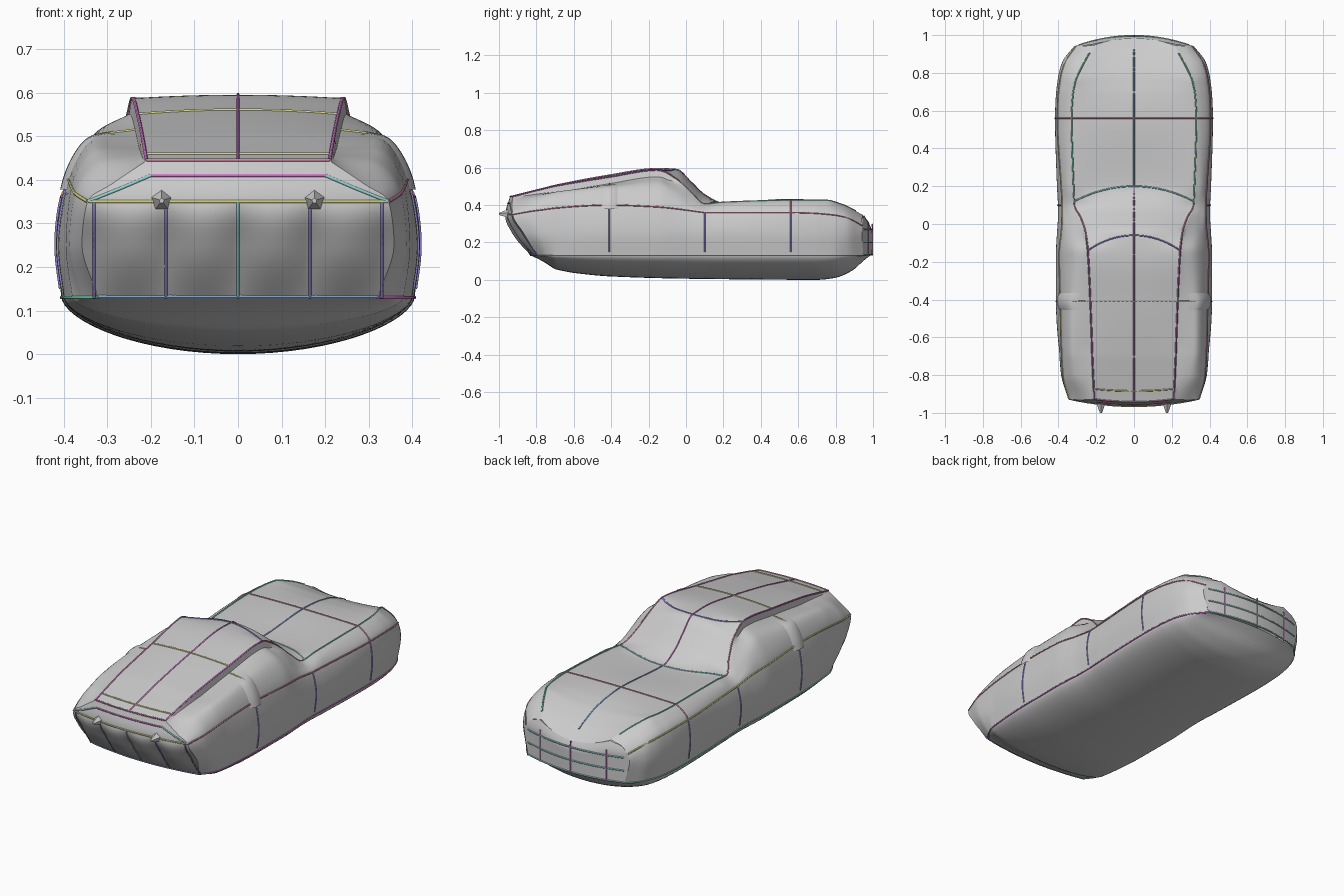
import bpy, bmesh, math

if "Cube" in bpy.data.objects:
    bpy.data.objects.remove(bpy.data.objects["Cube"])

# stations along the length: t, sill w, belt w, belt z, shoulder w, shoulder z, roof/hood edge w, edge z, centre z
ST = [(-1, .32, .345, .35, .29, .39, .21, .445, .445),
      (-.85, .36, .375, .37, .31, .445, .215, .475, .475),
      (-.41, .40, .39, .40, .325, .50, .23, .55, .56),
      (-.15, .40, .395, .39, .325, .51, .243, .587, .595),
      (-.05, .395, .385, .38, .34, .46, .255, .54, .59),
      (.03, .39, .38, .37, .345, .41, .28, .465, .52),
      (.1, .39, .38, .36, .355, .385, .315, .405, .455),
      (.2, .395, .385, .36, .355, .40, .32, .415, .41),
      (.56, .405, .405, .36, .36, .41, .33, .425, .43),
      (.8, .39, .39, .35, .35, .40, .31, .425, .405),
      (.92, .355, .365, .335, .32, .38, .27, .40, .36),
      (1, .29, .305, .29, .275, .325, .21, .345, .30)]
NA, NB = 10, 6
EDGE, STEP, SHOULDER, BELT, SILL = NA, NA + 1, NA + 1 + NB, NA + 1 + 2 * NB, NA + 1 + 4 * NB


def interp(xs, ys, q):
    """Monotone cubic interpolation."""
    n = len(xs)
    q = min(max(q, xs[0]), xs[-1])
    i = max(j for j in range(n - 1) if xs[j] <= q)
    sec = [(ys[j + 1] - ys[j]) / (xs[j + 1] - xs[j]) for j in range(n - 1)]

    def slope(j):
        if j == 0 or j == n - 1:
            return sec[0 if j == 0 else -1]
        a, b = sec[j - 1], sec[j]
        return 2 * a * b / (a + b) if a * b > 0 else 0
    h = xs[i + 1] - xs[i]
    s = (q - xs[i]) / h
    return ((1 + 2 * s) * (1 - s) ** 2 * ys[i] + s * (1 - s) ** 2 * h * slope(i)
            + s * s * (3 - 2 * s) * ys[i + 1] + s * s * (s - 1) * h * slope(i + 1))


COLS = list(zip(*ST))


def warp(t, x, z):
    """Bend the ends to the slanted tail and rounded nose."""
    if t < -.7:
        f = (-.7 - t) / .3
        tail = interp((.13, .25, .35, .45), (-.83, -.91, -.965, -.94), z)
        return -.7 + f * (tail + .7 + .04 * (x / .35) ** 2)
    if t > .7:
        f = (t - .7) / .3
        nose = interp((.13, .28, .35, .42), (.985, .985, .965, .91), z)
        return .7 + f * (nose - .7 - .04 * (x / .3) ** 2)
    return t


def ring(t):
    """Half section from the top centre line down to the sill."""
    wl, wb, zb, ws, zs, wr, zr, zc = [interp(COLS[0], c, t) for c in COLS[1:]]
    step = .035 * min(max((.0 - t) / .1, 0), 1) * min(1, (t + 1.05) / .4)
    pts = [(wr * i / NA, zc + (zr - zc) * (i / NA) ** 2) for i in range(NA + 1)]
    key = [(wr + .006, zr - step - .001), (ws, zs), (wb, zb), (max(wl, wb) + .013, .25), (wl, .13)]
    for i in range(4 * NB + 1):
        pts.append(tuple(interp(range(5), [k[a] for k in key], i / NB) for a in (0, 1)))
    return pts


def surf(t, k, side=1):
    x, z = ring(t)[k]
    return (side * x, warp(t, x, z), z)


def grid(name, rows):
    """Smooth surface through rows of points."""
    n = len(rows[0])
    faces = [(i * n + j, i * n + j + 1, (i + 1) * n + j + 1, (i + 1) * n + j)
             for i in range(len(rows) - 1) for j in range(n - 1)]
    me = bpy.data.meshes.new(name)
    me.from_pydata([p for r in rows for p in r], [], faces)
    bm = bmesh.new()
    bm.from_mesh(me)
    bmesh.ops.remove_doubles(bm, verts=bm.verts, dist=.0004)
    bmesh.ops.recalc_face_normals(bm, faces=bm.faces)
    bm.to_mesh(me)
    bm.free()
    ob = bpy.data.objects.new(name, me)
    bpy.context.collection.objects.link(ob)
    bpy.ops.object.select_all(action='DESELECT')
    ob.select_set(True)
    bpy.context.view_layer.objects.active = ob
    bpy.ops.object.shade_smooth_by_angle(angle=math.radians(40))


# body shell and rounded hull underneath
TS = [-1 + i / 50 for i in range(101)]
shell, hull = [], []
for t in TS:
    half = [(x, warp(t, x, z), z) for x, z in ring(t)]
    shell.append([(-x, y, z) for x, y, z in half[:0:-1]] + half)
    w = half[-1][0]
    d = interp((-1, -.9, -.8, -.7, -.6, -.4, 0, .7, .8, .9, .96, 1),
               (0, .02, .045, .073, .093, .112, .124, .13, .12, .08, .03, 0), t)
    row = []
    for j in range(33):
        u = -math.cos(math.pi * j / 32)
        row.append((u * w, warp(t, u * w, .13), .13 - d * max(0, 1 - u * u) ** .6))
    hull.append(row)
grid("body_shell", shell)
grid("lower_hull", hull)


# end panels, the tail one with padded bulges
def tail_y(x, z):
    puff = abs(math.sin(math.pi * x / .165)) * math.sin(math.pi * min(max((z - .13) / .22, 0), 1))
    return warp(-1, x, z) - .022 * puff * (abs(x) < .33)


def nose_y(x, z):
    return warp(1, x, z) + .012 * math.cos(math.pi * min(1, abs(x) / .3) / 2)


# the nose panel's top edge dips in the middle to meet the hood groove
def dip(x, z):
    drop = .045 * max(0, 1 - (x / .21) ** 2)
    return .13 + (z - .13) * (1 - drop / .215)


grid("tail_panel", [[(x * u / 30, tail_y(x * u / 30, z), z) for u in range(-30, 31)]
                    for x, z in ring(-1)[EDGE:]])
grid("nose_panel", [[(x * u / 30, nose_y(x * u / 30, z), dip(x * u / 30, z)) for u in range(-30, 31)]
                    for x, z in ring(1)[EDGE:]])

# coloured feature-line tubes
MATS = []
for i, c in enumerate([(.65, .2, .6), (.3, .25, .65), (.2, .6, .4), (.3, .65, .65),
                       (.65, .65, .25), (.6, .25, .35), (.25, .4, .65)]):
    m = bpy.data.materials.new("line_colour_%d" % i)
    m.diffuse_color = (*c, 1)
    m.use_nodes = True
    m.node_tree.nodes["Principled BSDF"].inputs["Base Color"].default_value = m.diffuse_color
    MATS.append(m)


def tube(name, pts, col, r=.004):
    cu = bpy.data.curves.new(name, 'CURVE')
    cu.dimensions = '3D'
    cu.bevel_depth, cu.bevel_resolution, cu.use_fill_caps = r, 1, True
    sp = cu.splines.new('POLY')
    sp.points.add(len(pts) - 1)
    for p, q in zip(sp.points, pts):
        p.co = (*q, 1)
    cu.materials.append(MATS[col])
    bpy.context.collection.objects.link(bpy.data.objects.new(name, cu))


def span(a, b, n=40):
    return [a + (b - a) * i / n for i in range(n + 1)]


for s in (-1, 1):
    tube("roof_edge_line", [surf(t, EDGE, s) for t in span(-1, -.12)], 0)
    tube("windshield_side_line", [surf(t, EDGE, s) for t in span(-.12, .12)], 5)
    tube("hood_edge_line", [surf(t, EDGE, s) for t in span(.12, .97)], 2)
    tube("belt_line", [surf(t, BELT, s) for t in span(-1, 1)], 4 if s < 0 else 5)
    tube("sill_line", [surf(t, SILL, s) for t in span(-1, 1)], 2 if s < 0 else 0)
    for t in (-.41, .1, .56):
        tube("door_line", [surf(t, k, s) for k in range(BELT, SILL)], 1)
    tube("pillar_line", [surf(-.41, k, s) for k in range(STEP, BELT + 1)], 4)
    tube("fender_line", [surf(.56, k, s) for k in range(EDGE, BELT + 1)], 5)
    tube("tail_corner_line", [(s * x, tail_y(x, z), z) for x, z in ((.2, .41), (.27, .38), (.345, .35))], 3)
    # centre pillar bump beside the door
    grid("pillar_bump", [[(s * (surf(t, k)[0] + .012 * (abs(t + .41) < .03)), t, surf(t, k)[2])
                          for k in range(STEP + 3, BELT + 2)] for t in (-.455, -.43, -.39, -.365)])
tube("roof_centre_line", [surf(t, 0) for t in span(-1, -.06)], 0)
tube("windshield_centre_line", [surf(t, 0) for t in span(-.06, .2)], 0)
tube("hood_centre_line", [surf(t, 0) for t in span(.2, .95)], 6)


def cross(name, fn, col):
    tube(name, [surf(fn(abs(k) / NA), abs(k), 1 if k > 0 else -1) for k in range(-NA, NA + 1)], col)


cross("roof_front_line", lambda u: -.06 - .08 * u * u, 1)
cross("roof_cross_line", lambda u: -.41, 4)
cross("hood_cross_line", lambda u: .56, 5)
cross("hood_base_line", lambda u: .2 - .08 * u * u, 3)
cross("rear_upper_line", lambda u: -.93, 4)
cross("rear_lower_line", lambda u: -1, 5)

# tail panel lines and nose lines
for x in (-.33, -.165, 0, .165, .33):
    tube("tail_vertical_line", [(x, tail_y(x, z), z) for z in span(.13, .35, 12)], 1 if abs(x) > .1 else 3)
for z, w, c in ((.132, .32, 6), (.35, .34, 4), (.41, .2, 0)):
    tube("tail_cross_line", [(x, tail_y(x, z), z) for x in span(-w, w)], c)
for z in (.135, .2, .27):
    tube("nose_cross_line", [(x, nose_y(x, z), z) for x in span(-.29, .29)], 3)
for x in (-.2, 0, .2):
    tube("nose_vertical_line", [(x, nose_y(x, z), z) for z in span(.13, .3, 8)], 0)

# small pointed fins on the tail
for s in (-1, 1):
    bpy.ops.mesh.primitive_cone_add(vertices=5, radius1=.025, radius2=.006, depth=.05,
                                    location=(s * .175, -.975, .352), rotation=(math.pi / 2, 0, 0))
    bpy.context.object.name = "tail_fin"
